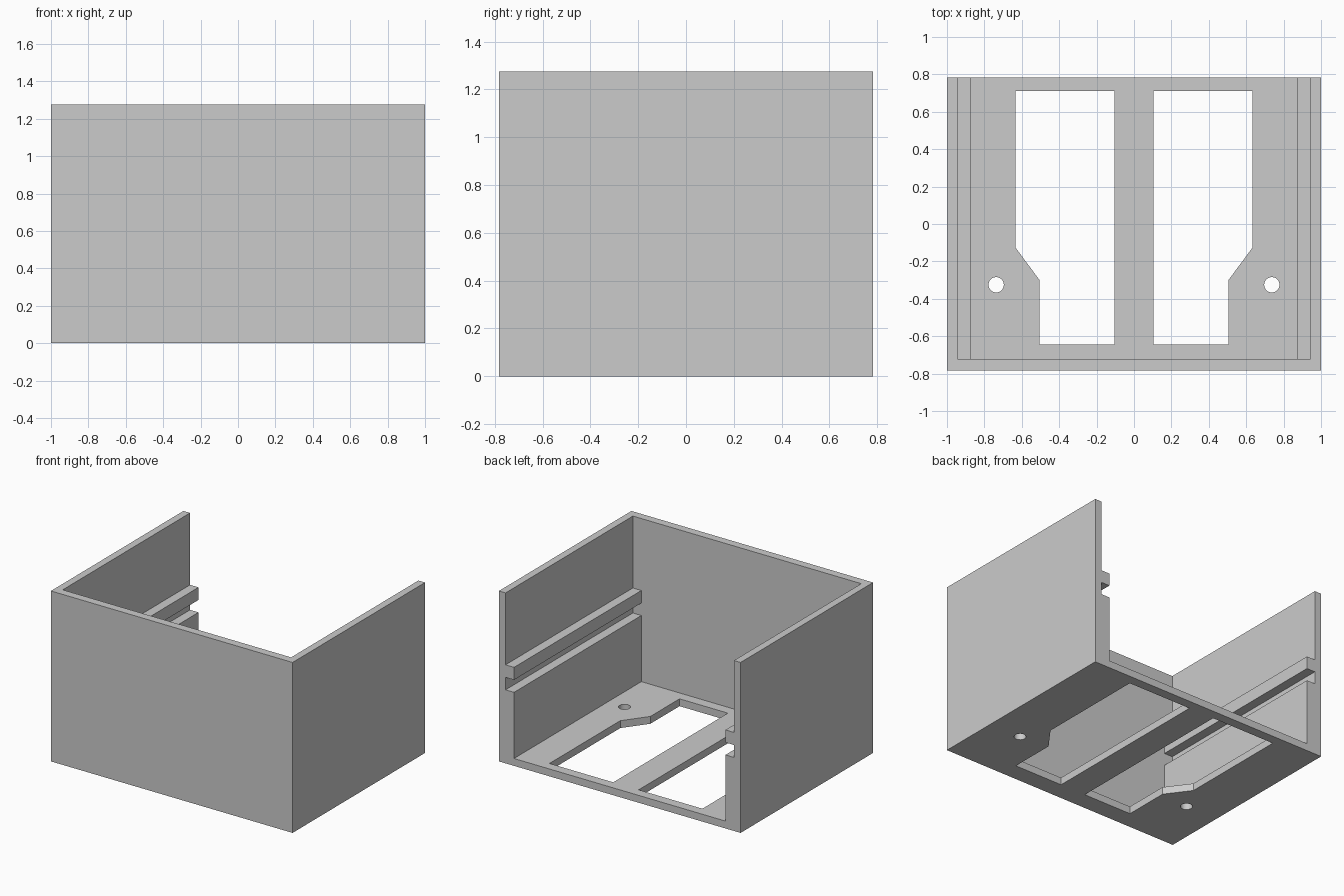
import bpy
import bmesh
import math
from mathutils import Vector

cube = bpy.data.objects.get("Cube")
if cube:
    bpy.data.objects.remove(cube, do_unlink=True)

# Overall sizes
HALF_X, HALF_Y, HEIGHT = 1.0, 0.783, 1.275
FLOOR = 0.055
WALL_X, RAIL_X = 0.945, 0.875
FRONT_INNER_Y = -0.722

grey = bpy.data.materials.new("plain_grey")
grey.use_nodes = True
colour = (0.6, 0.6, 0.6, 1)
grey.diffuse_color = colour
grey.node_tree.nodes["Principled BSDF"].inputs["Base Color"].default_value = colour


def prism(name, points, offset):
    """Extrude a closed outline of 3D points along the offset."""
    bm = bmesh.new()
    face = bm.faces.new([bm.verts.new(p) for p in points])
    new = bmesh.ops.extrude_face_region(bm, geom=[face], use_keep_orig=True)["geom"]
    verts = [g for g in new if isinstance(g, bmesh.types.BMVert)]
    bmesh.ops.translate(bm, verts=verts, vec=Vector(offset))
    bmesh.ops.recalc_face_normals(bm, faces=bm.faces)
    mesh = bpy.data.meshes.new(name)
    bm.to_mesh(mesh)
    bm.free()
    mesh.materials.append(grey)
    obj = bpy.data.objects.new(name, mesh)
    bpy.context.collection.objects.link(obj)
    return obj


# Solid outer block
corners = [(-HALF_X, -HALF_Y, 0), (HALF_X, -HALF_Y, 0),
           (HALF_X, HALF_Y, 0), (-HALF_X, HALF_Y, 0)]
housing = prism("open_housing", corners, (0, 0, HEIGHT))

# Cavity open at the top and back, leaving the thick lower walls and rails
side = [(RAIL_X, FLOOR), (RAIL_X, 0.55), (WALL_X, 0.55), (WALL_X, 0.643),
        (RAIL_X, 0.643), (RAIL_X, 0.737), (WALL_X, 0.737), (WALL_X, 1.5)]
section = side + [(-x, z) for x, z in reversed(side)]
cutters = [prism("cavity_cutter", [(x, FRONT_INNER_Y, z) for x, z in section], (0, 2, 0))]

# Floor openings and screw holes, mirrored left and right
opening = [(0.105, -0.645), (0.505, -0.645), (0.505, -0.3),
           (0.633, -0.127), (0.633, 0.71), (0.105, 0.71)]
hole = [(0.737 + 0.041 * math.cos(math.tau * i / 32),
         -0.325 + 0.041 * math.sin(math.tau * i / 32)) for i in range(32)]
for label, sign in (("left", 1), ("right", -1)):
    for part, outline in (("opening", opening), ("screw_hole", hole)):
        points = [(sign * x, y, -0.1) for x, y in outline]
        cutters.append(prism(f"{label}_{part}_cutter", points, (0, 0, 0.3)))

# Cut the block and bake the result
for cutter in cutters:
    cutter.hide_render = True
    cut = housing.modifiers.new(cutter.name, "BOOLEAN")
    cut.operation = "DIFFERENCE"
    cut.solver = "EXACT"
    cut.object = cutter
bpy.context.view_layer.update()
evaluated = housing.evaluated_get(bpy.context.evaluated_depsgraph_get())
baked = bpy.data.meshes.new_from_object(evaluated)
housing.modifiers.clear()
housing.data = baked
for cutter in cutters:
    bpy.data.objects.remove(cutter, do_unlink=True)

# Smooth only the round holes
bpy.ops.object.select_all(action="DESELECT")
housing.select_set(True)
bpy.context.view_layer.objects.active = housing
bpy.ops.object.shade_smooth_by_angle(angle=math.radians(25))
